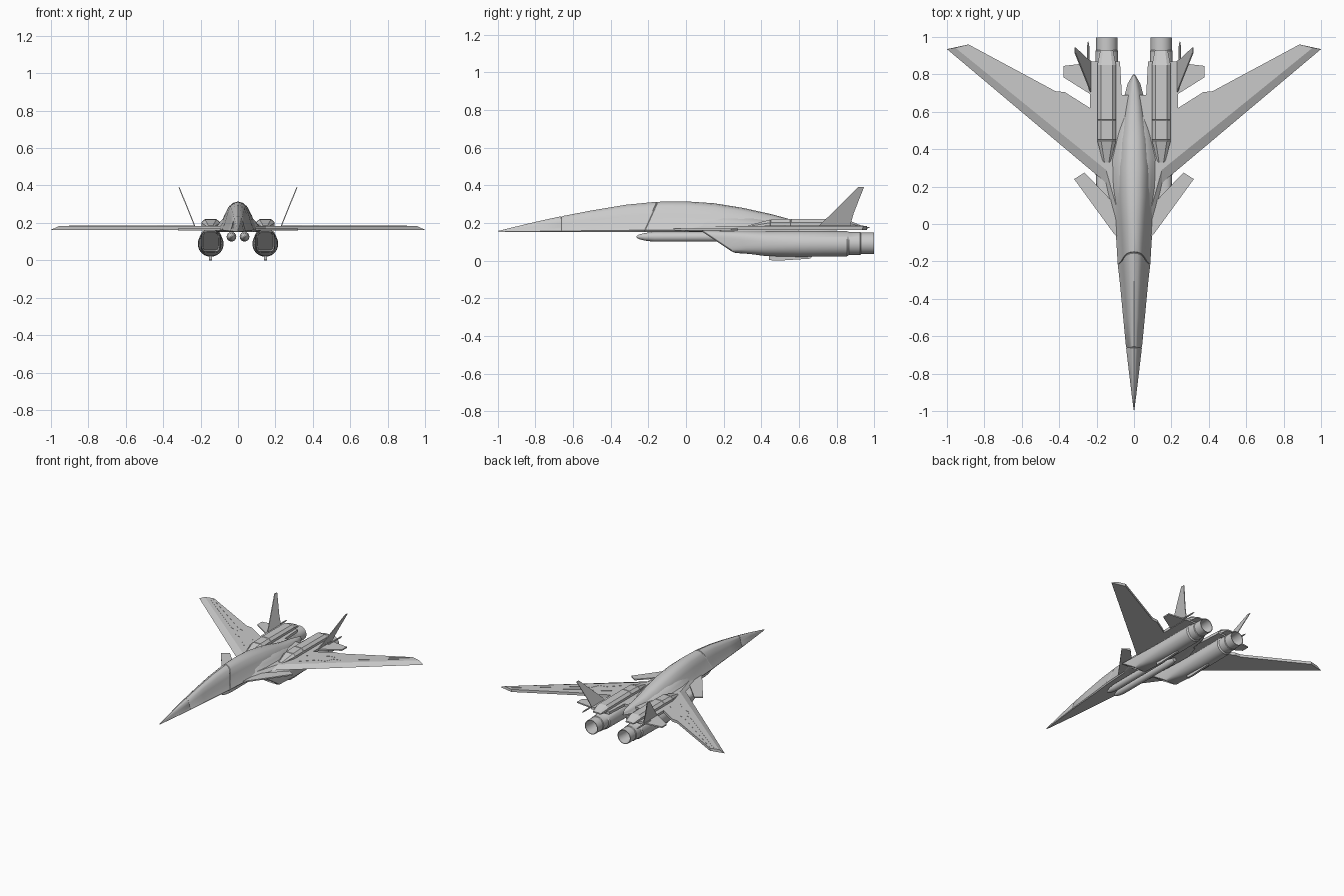
import bpy, bmesh, math
from mathutils import Vector

GREY = bpy.data.materials.new("hull grey")
GREY.diffuse_color = (0.59, 0.59, 0.59, 1)


def finish(name, bm, mirror=False, angle=30):
    """Turn a bmesh into a named object, optionally mirrored across x."""
    bmesh.ops.recalc_face_normals(bm, faces=bm.faces)
    me = bpy.data.meshes.new(name)
    bm.to_mesh(me)
    bm.free()
    me.materials.append(GREY)
    ob = bpy.data.objects.new(name, me)
    bpy.context.collection.objects.link(ob)
    if mirror:
        ob.modifiers.new("Mirror", 'MIRROR').use_mirror_merge = False
    bpy.ops.object.select_all(action='DESELECT')
    ob.select_set(True)
    bpy.context.view_layer.objects.active = ob
    bpy.ops.object.shade_smooth_by_angle(angle=math.radians(angle))
    return ob


def loft(name, rings, mirror=False, angle=30):
    """Skin closed rings of points and cap both ends."""
    bm = bmesh.new()
    vs = [[bm.verts.new(p) for p in r] for r in rings]
    n = len(vs[0])
    for a, b in zip(vs, vs[1:]):
        for j in range(n):
            k = (j + 1) % n
            bm.faces.new((a[j], a[k], b[k], b[j]))
    bm.faces.new(vs[0])
    bm.faces.new(vs[-1])
    return finish(name, bm, mirror, angle)


def slab(name, bottom, top, mirror=True):
    """Closed plate between two matching outlines."""
    return loft(name, [bottom, top], mirror, angle=10)


def flat(pts, z):
    return [(x, y, z) for x, y in pts]


# Fuselage: flat belly, sharp chine, rounded spine, two seam grooves
HALF = [(0.92, 0), (1, 0.06), (0.78, 0.32), (0.66, 0.58), (0.47, 0.85), (0.25, 0.96)]
BELLY = 0.152


def body_ring(y, hw, top, rake=0.0):
    h = top - BELLY
    right = [(hw * a, y - rake * h * (1 - b), BELLY + h * b) for a, b in HALF]
    left = [(-x, yy, z) for x, yy, z in reversed(right)]
    return right + [(0, y, top)] + left


hull = [(-0.995, 0.002, 0.158), (-0.9, 0.014, 0.181), (-0.8, 0.026, 0.205),
        (-0.664, 0.042, 0.235), (-0.66, 0.040, 0.232), (-0.656, 0.043, 0.236),
        (-0.5, 0.058, 0.266), (-0.32, 0.075, 0.296),
        (-0.156, 0.086, 0.312, 0.45), (-0.152, 0.083, 0.308, 0.45), (-0.148, 0.087, 0.312, 0.45),
        (0, 0.1, 0.314), (0.15, 0.112, 0.304), (0.3, 0.112, 0.28), (0.45, 0.095, 0.247),
        (0.56, 0.072, 0.217), (0.69, 0.05, 0.198), (0.75, 0.034, 0.188), (0.8, 0.005, 0.178)]
loft("fuselage", [body_ring(*s) for s in hull])

# Shoulder fairing blending the body into the wings
shoulder = [(-0.04, 0.085, 0.165), (0.06, 0.116, 0.245), (0.2, 0.142, 0.25),
            (0.35, 0.152, 0.235), (0.48, 0.12, 0.215), (0.6, 0.08, 0.19)]
loft("shoulder_fairing", [body_ring(*s) for s in shoulder])

# Wings with bevelled leading edge, joined to the rear deck
back = [(0.885, 0.96), (0.42, 0.71), (0.37, 0.705), (0.235, 0.62),
        (0.235, 0.87), (0.075, 0.87), (0.065, 0.69), (0.01, 0.69)]
slab("wing",
     flat([(0.01, 0.0), (0.1, 0.0), (0.15, 0.22), (1.0, 0.935)] + back, 0.163),
     flat([(0.01, 0.06), (0.085, 0.06), (0.15, 0.29), (0.955, 0.942)] + back, 0.184))

# Canards and tailplanes
canard = [(0.08, -0.075), (0.105, -0.055), (0.32, 0.24), (0.265, 0.275), (0.13, 0.135), (0.08, 0.13)]
slab("canard", flat(canard, 0.16), flat(canard, 0.17))
tailplane = [(0.22, 0.69), (0.235, 0.695), (0.378, 0.785), (0.378, 0.845), (0.235, 0.862), (0.22, 0.862)]
slab("tailplane", flat(tailplane, 0.166), flat(tailplane, 0.176))


# Outward canted tail fins
def fin_side(t):
    yz = [(0.70, 0.178), (0.915, 0.39), (0.945, 0.39), (0.89, 0.25), (0.87, 0.178)]
    return [(0.232 + (z - 0.185) * 0.405 + t, y, z) for y, z in yz]


slab("tail_fin", fin_side(-0.003), fin_side(0.003))

# Engines: squarish raked intake flowing into a round body and open nozzle
EX, N = 0.146, 32


def engine_ring(y, zc, rx, rz, power=2.0, rake=0.0):
    pts = []
    for i in range(N):
        a = 2 * math.pi * (i + 0.5) / N
        c, s = math.cos(a), math.sin(a)
        dx = math.copysign(abs(c) ** (2 / power), c) * rx
        dz = math.copysign(abs(s) ** (2 / power), s) * rz
        pts.append((EX + dx, y - rake * dz, zc + dz))
    return pts


engine = [(0.3, 0.1, 0.042, 0.046, 5, 1.5), (0.165, 0.1, 0.048, 0.053, 5, 1.5),
          (0.175, 0.1, 0.053, 0.06, 5, 1.5), (0.3, 0.096, 0.06, 0.061, 3.2, 0.6),
          (0.42, 0.09, 0.066, 0.066, 2.3), (0.6, 0.088, 0.069, 0.069),
          (0.855, 0.089, 0.069, 0.067), (0.865, 0.091, 0.061, 0.061),
          (0.925, 0.091, 0.061, 0.061), (0.93, 0.091, 0.057, 0.057),
          (0.998, 0.091, 0.057, 0.057), (0.998, 0.091, 0.052, 0.052),
          (0.89, 0.091, 0.042, 0.042)]
loft("engine", [engine_ring(*s) for s in engine], mirror=True)


# Upper engine covers with two seam grooves
def cover_ring(y, hw, top):
    prof = [(-1, 0.175), (-1, 0.175 + (top - 0.175) * 0.6), (-0.6, top),
            (0.6, top), (1, 0.175 + (top - 0.175) * 0.6), (1, 0.175)]
    return [(EX + a * hw, y, z) for a, z in prof]


covers = [(0.33, 0.02, 0.186), (0.445, 0.05, 0.217), (0.448, 0.048, 0.214), (0.451, 0.05, 0.218),
          (0.553, 0.05, 0.221), (0.556, 0.048, 0.218), (0.559, 0.05, 0.221),
          (0.85, 0.05, 0.219), (0.93, 0.034, 0.186)]
loft("engine_cover", [cover_ring(*s) for s in covers], mirror=True, angle=15)


# Round stores and rods along y
def lathe(name, x, z, stations, sides=16):
    rings = [[(x + r * math.cos(2 * math.pi * i / sides), y, z + r * math.sin(2 * math.pi * i / sides))
              for i in range(sides)] for y, r in stations]
    loft(name, rings, mirror=True)


lathe("belly_store", 0.035, 0.126, [(-0.262, 0.004), (-0.25, 0.012), (-0.22, 0.02), (-0.17, 0.026),
                                    (0.36, 0.026), (0.42, 0.016)])
lathe("tail_rod", 0.245, 0.175, [(0.8, 0.006), (0.95, 0.006), (0.975, 0.002)], 8)

# Ventral keel under each engine
keel = [(0.44, 0.002), (0.5, 0.0), (0.66, 0.01), (0.68, 0.03), (0.44, 0.03)]
slab("ventral_keel", [(EX - 0.008, y, z) for y, z in keel], [(EX + 0.008, y, z) for y, z in keel])


# Raised panel seams on the wings
def seam(name, path, w=0.004):
    pts = [Vector(p) for p in path]
    left, right = [], []
    for i, p in enumerate(pts):
        d = (pts[min(i + 1, len(pts) - 1)] - pts[max(i - 1, 0)]).normalized()
        off = Vector((-d.y, d.x)) * w
        left.append(p + off)
        right.append(p - off)
    rings = [[(l.x, l.y, 0.182), (l.x, l.y, 0.1855), (r.x, r.y, 0.1855), (r.x, r.y, 0.182)]
             for l, r in zip(left, right)]
    loft(name, rings, mirror=True)


seam("wing_seam_rear", [(0.87, 0.94), (0.43, 0.635), (0.375, 0.625), (0.235, 0.535)])
seam("wing_seam_front", [(0.9, 0.935), (0.48, 0.615), (0.43, 0.6), (0.4, 0.535), (0.34, 0.52), (0.24, 0.42)])
